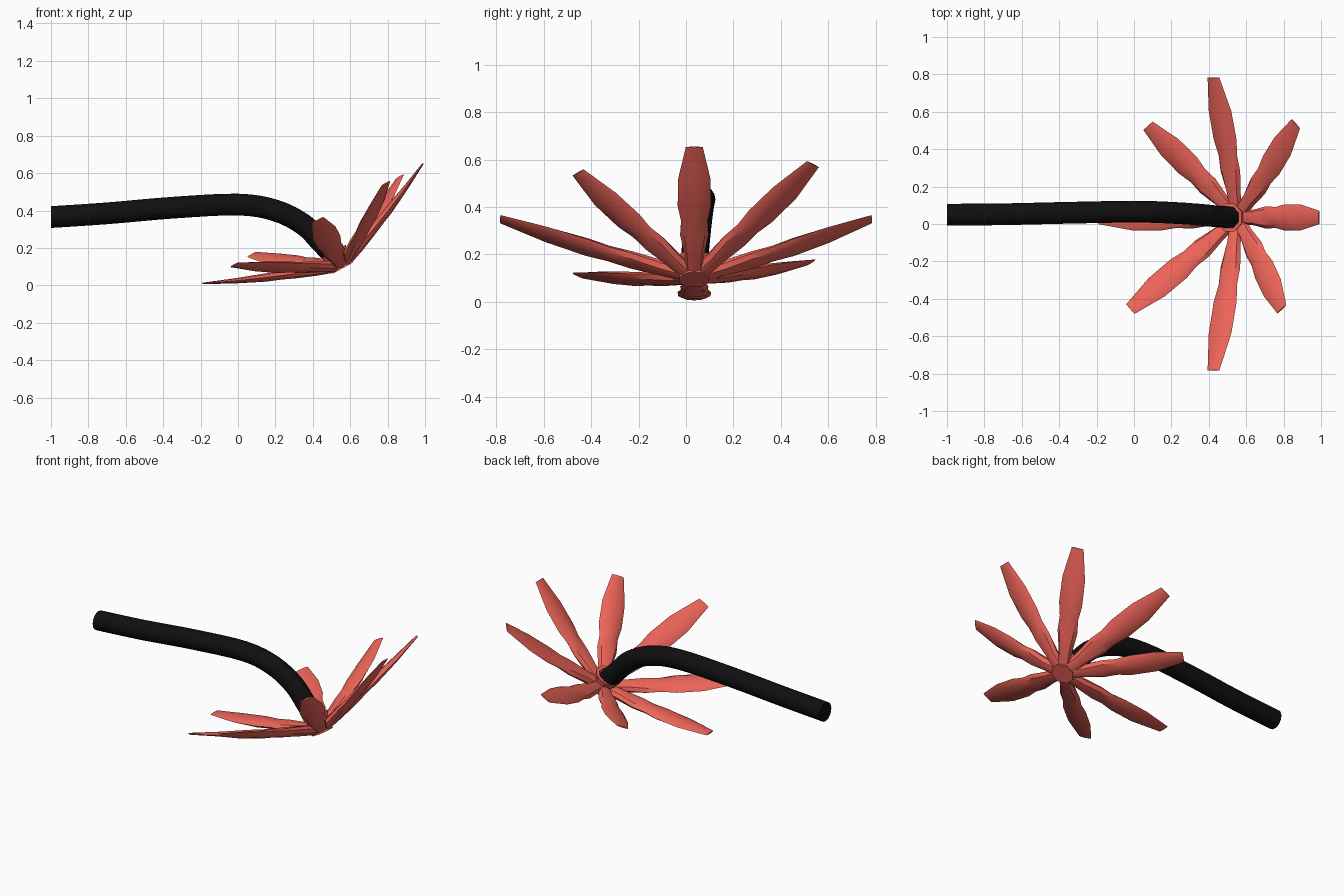
import bpy, bmesh, math
from mathutils import Vector

if "Cube" in bpy.data.objects:
    bpy.data.objects.remove(bpy.data.objects["Cube"])


def material(name, rgb):
    m = bpy.data.materials.new(name)
    m.diffuse_color = (*rgb, 1)
    m.use_nodes = True
    m.node_tree.nodes["Principled BSDF"].inputs["Base Color"].default_value = m.diffuse_color
    return m


RED = material("petal_red", (0.86, 0.13, 0.10))
BLACK = material("stem_black", (0.005, 0.005, 0.005))


def loft(name, rings, mat, angle=35):
    """Skin a list of equal-sized rings and cap both ends."""
    bm = bmesh.new()
    loops = [[bm.verts.new(p) for p in ring] for ring in rings]
    n = len(loops[0])
    for a, b in zip(loops, loops[1:]):
        for i in range(n):
            j = (i + 1) % n
            bm.faces.new((a[i], a[j], b[j], b[i]))
    bm.faces.new(loops[0])
    bm.faces.new(loops[-1])
    bmesh.ops.recalc_face_normals(bm, faces=bm.faces)
    me = bpy.data.meshes.new(name)
    bm.to_mesh(me)
    bm.free()
    ob = bpy.data.objects.new(name, me)
    bpy.context.collection.objects.link(ob)
    me.materials.append(mat)
    bpy.ops.object.select_all(action='DESELECT')
    ob.select_set(True)
    bpy.context.view_layer.objects.active = ob
    bpy.ops.object.shade_smooth_by_angle(angle=math.radians(angle))
    return ob


def ring(center, u, v, ru, rv, n=8, phase=0.0):
    return [center + u * ru * math.cos(phase + 2 * math.pi * i / n)
            + v * rv * math.sin(phase + 2 * math.pi * i / n) for i in range(n)]


# Flower axis, pointing from the hub back along the stem
AXIS = Vector((-0.485, 0, 0.875)).normalized()
ACROSS = Vector((0, 1, 0))
SIDE = ACROSS.cross(AXIS)
HUB = Vector((0.545, 0.035, 0.12))

# Hub: eight-sided cup with a flat base and a hollow around the stem
profile = [(-0.032, 0.068), (0.015, 0.06), (0.07, 0.08), (0.07, 0.06), (0.02, 0.05)]
loft("hub", [ring(HUB + AXIS * h, SIDE, ACROSS, r, r, 8, math.pi / 8)
             for h, r in profile], RED, 30)

# Petals: wavy, flattened blades ending in a blunt thin tip
tips = [(0.99, 0.035, 0.652), (0.865, 0.535, 0.58), (0.425, 0.783, 0.348),
        (0.075, 0.525, 0.165), (-0.19, 0.035, 0.01), (-0.02, -0.455, 0.11),
        (0.425, -0.783, 0.348), (0.79, -0.455, 0.545)]
# position along petal, half width, half thickness
blade = [(0, 0.038, 0.03), (0.12, 0.042, 0.03), (0.28, 0.06, 0.026), (0.40, 0.056, 0.022),
         (0.52, 0.07, 0.022), (0.74, 0.069, 0.014), (1.0, 0.036, 0.004)]
for k, tip in enumerate(tips):
    tip = Vector(tip)
    out = tip - HUB
    out = (out - AXIS * out.dot(AXIS)).normalized()
    base = HUB + out * 0.05
    along = (tip - base).normalized()
    wide = AXIS.cross(along).normalized()
    thick = along.cross(wide)
    loft(f"petal_{k + 1}", [ring(base.lerp(tip, t) - thick * 0.04 * t * (1 - t),
                                 wide, thick, w, h) for t, w, h in blade], RED)

# Stem: round bar bending down into the hub
path = [Vector(p) for p in [(-1.12, 0.05, 0.357), (-1, 0.05, 0.365), (-0.7, 0.052, 0.385),
                            (-0.35, 0.06, 0.415), (0, 0.066, 0.432), (0.2, 0.06, 0.40),
                            (0.35, 0.05, 0.325), (0.45, 0.04, 0.225), (0.535, 0.035, 0.135),
                            (0.6, 0.035, 0.05)]]


def catmull(p0, p1, p2, p3, t):
    return 0.5 * (2 * p1 + (p2 - p0) * t + (2 * p0 - 5 * p1 + 4 * p2 - p3) * t * t
                  + (3 * p1 - p0 - 3 * p2 + p3) * t ** 3)


points = [catmull(*path[i:i + 4], s / 4) for i in range(len(path) - 3) for s in range(4)]
points.append(path[-2])
rings = []
for i, p in enumerate(points):
    d = (points[min(i + 1, len(points) - 1)] - points[max(i - 1, 0)]).normalized()
    if i == 0:
        d = Vector((1, 0, 0))
    up = d.cross(ACROSS).normalized()
    rings.append(ring(p, up, up.cross(d), 0.058, 0.058, 16))
loft("stem", rings, BLACK)
